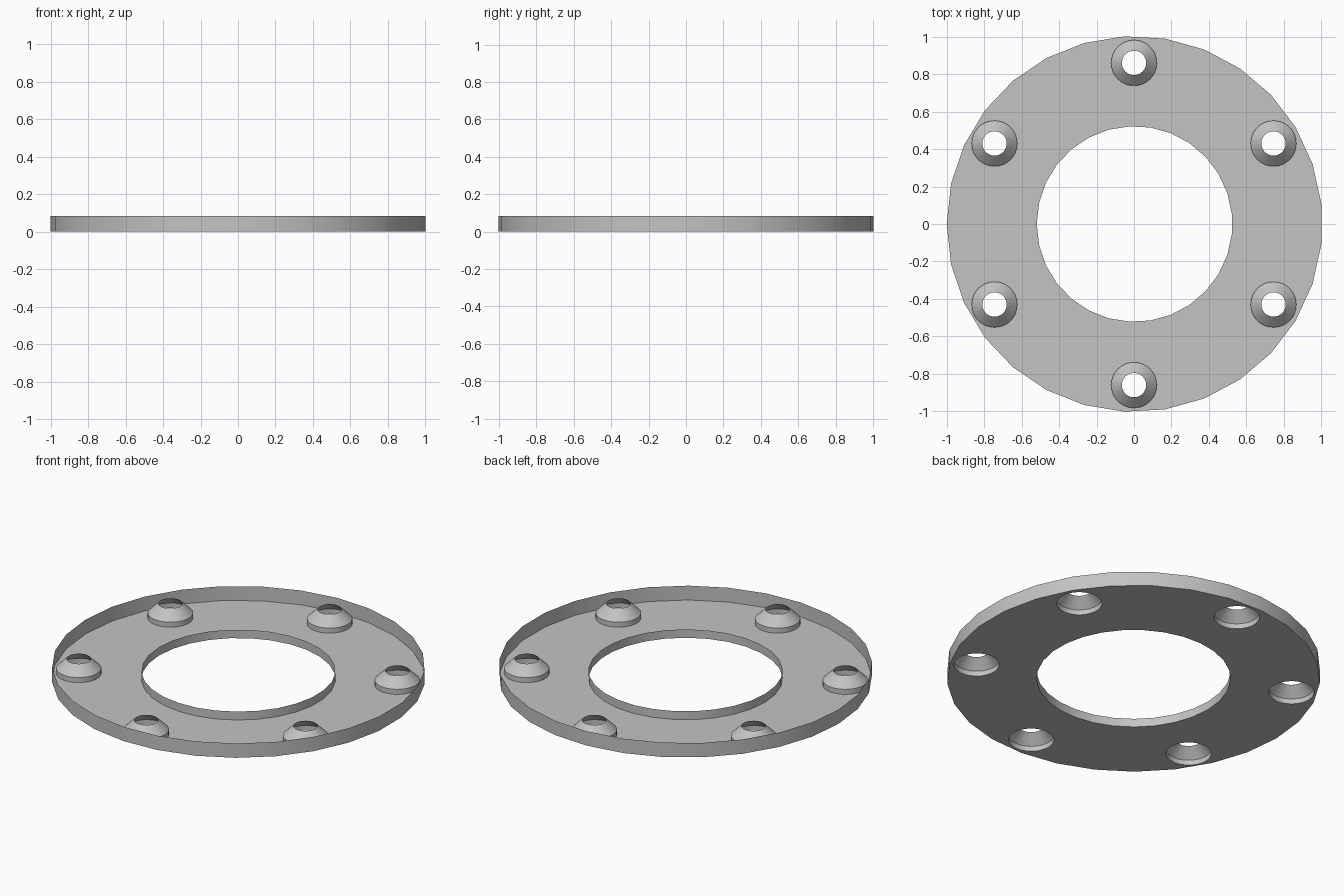
import bpy, bmesh, math
from mathutils import Vector

cube = bpy.data.objects.get("Cube")
if cube:
    bpy.data.objects.remove(cube, do_unlink=True)

GREY = (0.55, 0.55, 0.55, 1)
metal = bpy.data.materials.new("plain grey")
metal.use_nodes = True
metal.diffuse_color = GREY
metal.node_tree.nodes["Principled BSDF"].inputs["Base Color"].default_value = GREY

CENTRE = Vector((0.003, 0, 0))
SIDES, BOSS_SIDES = 29, 32
RIM_R, RIM_H = 1.003, 0.085
COLLAR_R, COLLAR_H = 0.522, 0.05
BOSS_R, BOSS_TOP_R, BOSS_STEP = 0.122, 0.065, 0.03
bosses = [Vector((0.86 * math.cos(a), 0.86 * math.sin(a), 0))
          for a in (math.radians(30 + 60 * i) for i in range(6))]


def ring(bm, centre, radius, z, sides):
    """Closed loop of vertices, with the first one pointing to -x."""
    return [bm.verts.new((centre.x - radius * math.cos(math.tau * i / sides),
                          centre.y - radius * math.sin(math.tau * i / sides), z))
            for i in range(sides)]


def finish(bm, name):
    mesh = bpy.data.meshes.new(name)
    bm.to_mesh(mesh)
    bm.free()
    mesh.materials.append(metal)
    obj = bpy.data.objects.new(name, mesh)
    bpy.context.collection.objects.link(obj)
    bpy.ops.object.select_all(action='DESELECT')
    obj.select_set(True)
    bpy.context.view_layer.objects.active = obj
    bpy.ops.object.shade_smooth_by_angle(angle=math.radians(30))
    return obj


def turned_wall(name, centre, profile, sides, inward):
    """Thin wall turned around a vertical axis from (radius, z) points."""
    bm = bmesh.new()
    rings = [ring(bm, centre, r, z, sides) for r, z in profile]
    for low, high in zip(rings, rings[1:]):
        for i in range(sides):
            j = (i + 1) % sides
            quad = [low[i], low[j], high[j], high[i]]
            bm.faces.new(quad[::-1] if inward else quad)
    return finish(bm, name)


# Flat sheet, open at the centre and under each boss
bm = bmesh.new()
loops = [ring(bm, CENTRE, RIM_R, 0, SIDES), ring(bm, CENTRE, COLLAR_R, 0, SIDES)]
loops += [ring(bm, b, BOSS_R, 0, BOSS_SIDES) for b in bosses]
edges = [bm.edges.new((lp[i - 1], lp[i])) for lp in loops for i in range(len(lp))]
bmesh.ops.triangle_fill(bm, use_beauty=True, use_dissolve=False, edges=edges,
                        normal=(0, 0, -1))
for face in bm.faces:
    face.normal_update()
    if face.normal.z > 0:
        face.normal_flip()
finish(bm, "base_plate")

# Upright walls at the outer and inner edge
turned_wall("outer_rim", CENTRE, [(RIM_R, 0), (RIM_R, RIM_H)], SIDES, False)
turned_wall("inner_collar", CENTRE, [(COLLAR_R, 0), (COLLAR_R, COLLAR_H)], SIDES, True)

# Hollow conical screw bosses, open at the top
for n, b in enumerate(bosses, 1):
    turned_wall(f"screw_boss_{n}", b,
                [(BOSS_R, 0), (BOSS_R, BOSS_STEP), (BOSS_TOP_R, RIM_H)],
                BOSS_SIDES, True)
